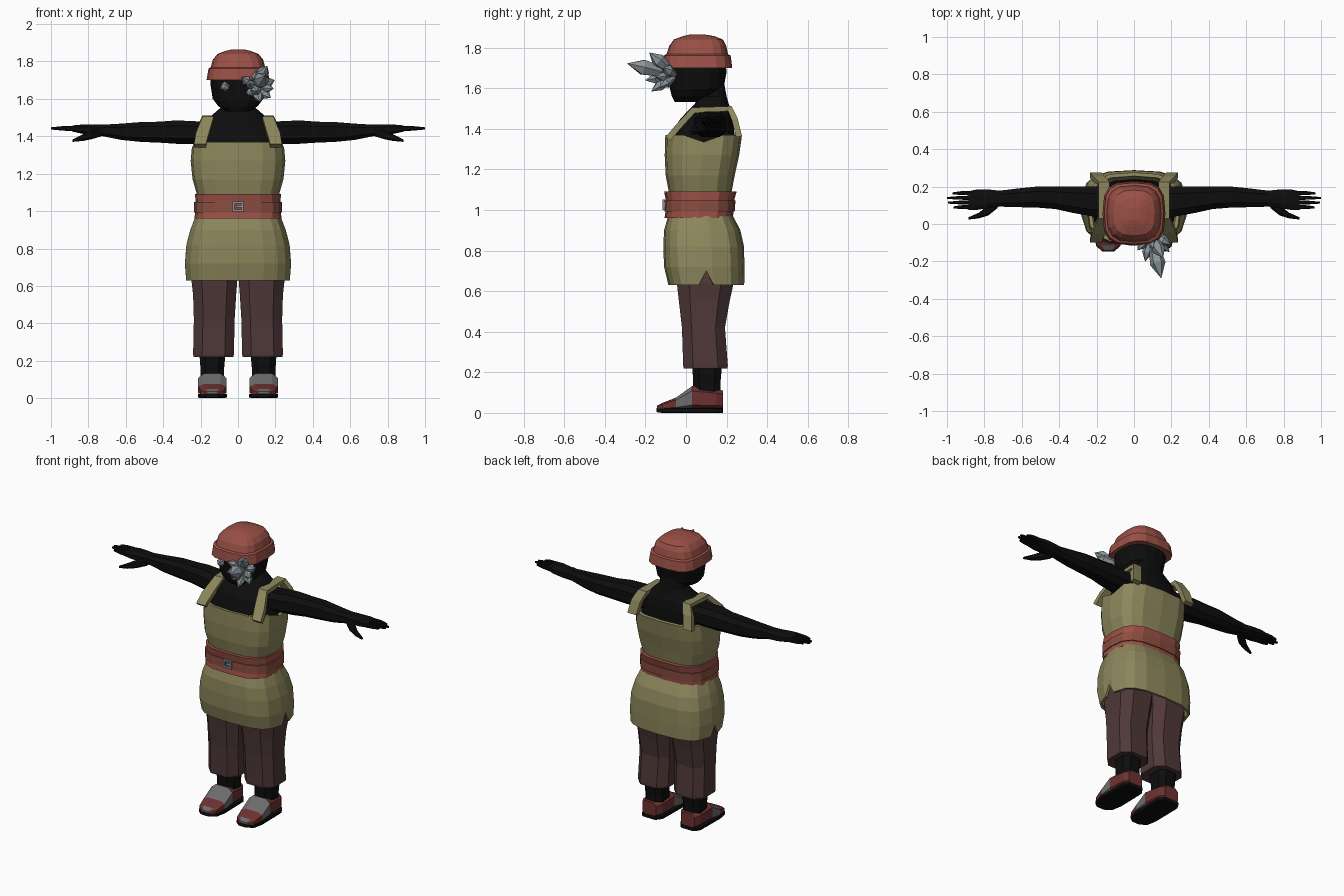
import bpy, bmesh, math
from mathutils import Vector

if "Cube" in bpy.data.objects:
    bpy.data.objects.remove(bpy.data.objects["Cube"])


def material(name, r, g, b):
    m = bpy.data.materials.new(name)
    lin = lambda c: ((c / 255 + 0.055) / 1.055) ** 2.4 if c > 10 else c / 255 / 12.92
    m.diffuse_color = (lin(r), lin(g), lin(b), 1)
    m.use_nodes = True
    m.node_tree.nodes["Principled BSDF"].inputs["Base Color"].default_value = m.diffuse_color
    return m


SKIN = material("black_skin", 13, 13, 13)
OLIVE = material("olive_cloth", 141, 135, 92)
RED = material("red_cloth", 154, 80, 70)
BELT = material("belt_leather", 138, 78, 64)
BROWN = material("brown_trousers", 80, 56, 56)
SHOE = material("shoe_red", 108, 50, 48)
GREY = material("shoe_grey", 108, 108, 108)
CRYSTAL = material("crystal_grey", 138, 149, 154)

OCT = (22.5, 67.5)            # eight sided section
ROUND = (0, 22.5, 45, 67.5, 90)
SLIT = (0, 5, 32, 50, 70, 90)  # narrow pair of edges beside the hem slit


def section(quarter, p):
    """Rounded-box outline filling -1..1 on both axes."""
    angles = sorted({round(a % 360, 3) for q in quarter for a in (q, 180 - q, 180 + q, 360 - q)})
    f = lambda v: math.copysign(abs(v) ** (2 / p), v) if abs(v) > 1e-6 else 0
    pts = [(f(math.cos(math.radians(a))), f(math.sin(math.radians(a)))) for a in angles]
    mu, mv = max(u for u, v in pts), max(v for u, v in pts)
    return [(u / mu, v / mv) for u, v in pts]


def finish(name, bm, mats):
    bmesh.ops.recalc_face_normals(bm, faces=bm.faces)
    me = bpy.data.meshes.new(name)
    bm.to_mesh(me)
    bm.free()
    ob = bpy.data.objects.new(name, me)
    bpy.context.collection.objects.link(ob)
    for m in mats:
        me.materials.append(m)
    return ob


def loft(name, rings, mats, axis="z", quarter=OCT, p=2.8, side=1, caps=True, rule=None, tweak=None):
    """Rings are (position, a0, a1, b0, b1): the box of each section along the axis."""
    bm = bmesh.new()
    loops = []
    for t, a0, a1, b0, b1 in rings:
        row = []
        for u, v in section(quarter, p):
            a, b = (a0 + a1) / 2 + u * (a1 - a0) / 2, (b0 + b1) / 2 + v * (b1 - b0) / 2
            co = {"z": (a, b, t), "x": (t, a, b), "y": (a, t, b)}[axis]
            row.append(bm.verts.new((co[0] * side, co[1], co[2])))
        loops.append(row)
    n = len(loops[0])
    for lo, hi in zip(loops, loops[1:]):
        for i in range(n):
            bm.faces.new((lo[i], lo[(i + 1) % n], hi[(i + 1) % n], hi[i]))
    if caps:
        bm.faces.new(loops[0])
        bm.faces.new(loops[-1])
    if tweak:
        tweak(loops)
    if rule:
        for f in bm.faces:
            f.material_index = rule(f.calc_center_median())
    return finish(name, bm, mats)


def upright(name, rings, mat, **kw):
    """Centred loft from (z, half width, front y, back y)."""
    return loft(name, [(z, -w, w, f, b) for z, w, f, b in rings], [mat], **kw)


def thicken(ob, t):
    m = ob.modifiers.new("thickness", "SOLIDIFY")
    m.thickness, m.offset = t, -1


# Head, neck and upper body
upright("head", [(1.532, .06, -.055, .06), (1.56, .105, -.07, .13), (1.60, .135, -.08, .185),
                 (1.68, .148, -.085, .2), (1.78, .14, -.08, .19)], SKIN, quarter=ROUND, p=2.4)
upright("torso", [(1.05, .19, -.05, .2), (1.34, .225, -.07, .24), (1.44, .195, -.035, .235),
                  (1.49, .165, .01, .225), (1.525, .125, .045, .21), (1.56, .085, .06, .2),
                  (1.64, .08, .06, .185)], SKIN, quarter=ROUND, p=2.6)

# Cap: turned-up band and crown
upright("cap_band", [(1.70, .168, -.115, .228), (1.762, .158, -.108, .22), (1.768, .147, -.098, .207)],
        RED, quarter=ROUND, p=3.2)
upright("cap_crown", [(1.755, .150, -.1, .21), (1.81, .134, -.082, .198), (1.84, .11, -.06, .182),
                      (1.857, .065, -.015, .14), (1.865, .03, .02, .09)], RED, quarter=ROUND, p=3)


# Tunic, with dropped armholes at the top and slits in the hem
def armholes(loops):
    for v in loops[-1]:
        if abs(v.co.x) > .235:
            v.co.z = 1.335


def slits(loops):
    for v in loops[0]:
        if abs(v.co.x) > .2 and abs(v.co.y - .1) < .005:
            v.co.z = .70


top = upright("tunic_top", [(1.02, .215, -.085, .22), (1.09, .22, -.085, .225), (1.17, .243, -.1, .24),
                            (1.27, .253, -.105, .262), (1.37, .247, -.102, .276)], OLIVE,
              quarter=ROUND, p=3, caps=False, tweak=armholes)
thicken(top, .02)
skirt = upright("tunic_skirt", [(.63, .278, -.087, .287), (.72, .284, -.108, .288), (.82, .276, -.112, .286),
                                (.90, .255, -.108, .268), (.97, .228, -.088, .232)], OLIVE,
                quarter=SLIT, p=3, caps=False, tweak=slits)
thicken(skirt, .015)

# Shoulder straps: path points are (y, z, inner x, outer x)
for s, label in ((-1, "left"), (1, "right")):
    bm = bmesh.new()
    path = [(-.10, 1.36, .172, .235), (-.05, 1.42, .155, .225), (.03, 1.505, .13, .19),
            (.225, 1.512, .13, .19), (.255, 1.45, .155, .22), (.276, 1.365, .172, .235)]
    rows = [[bm.verts.new((x * s, y, z)) for x in (a, b)] for y, z, a, b in path]
    for r, q in zip(rows, rows[1:]):
        f = bm.faces.new((r[0], r[1], q[1], q[0]))
    strap = finish(label + "_strap", bm, [OLIVE])
    if strap.data.polygons[2].normal.z < 0:
        strap.data.flip_normals()
    thicken(strap, .03)

# Sash with a leather belt and open buckle
upright("sash", [(.96, .232, -.106, .232), (1.0, .230, -.1, .234), (1.05, .228, -.1, .238),
                 (1.092, .229, -.108, .25)], RED, quarter=ROUND, p=3)
upright("belt", [(.992, .236, -.106, .24), (1.048, .236, -.107, .244)], BELT, quarter=ROUND, p=3)
bm = bmesh.new()
for cx, cz, sx, sz in ((-.024, 1.025, .01, .05), (.024, 1.025, .01, .05), (0, 1.046, .058, .01),
                       (0, 1.004, .058, .01), (.008, 1.025, .03, .014)):
    r = bmesh.ops.create_cube(bm, size=1)
    for v in r["verts"]:
        v.co = Vector((cx + v.co.x * sx, -.109 + v.co.y * .012, cz + v.co.z * sz))
finish("buckle", bm, [CRYSTAL])


# Shoe colours: grey instep and toe tip, red elsewhere
def shoe_rule(c):
    return 1 if -.05 < c.y < .03 or (c.y < -.10 and .11 < abs(c.x) < .17) else 0


for s, label in ((-1, "left"), (1, "right")):
    # Arm and palm
    loft(label + "_arm", [(.12, .04, .2, 1.37, 1.475), (.22, .04, .2, 1.36, 1.48), (.33, .06, .2, 1.36, 1.485),
                          (.42, .08, .2, 1.366, 1.478), (.52, .088, .2, 1.37, 1.476), (.62, .09, .19, 1.38, 1.468),
                          (.72, .093, .178, 1.40, 1.462), (.78, .085, .185, 1.405, 1.462),
                          (.84, .075, .185, 1.415, 1.462), (.885, .075, .175, 1.425, 1.458)],
         [SKIN], axis="x", side=s)
    # Fingers
    for i, tip in enumerate((.965, .995, 1.0, .97)):
        y = .078 + i * .025
        loft(f"{label}_finger_{i + 1}", [(.86, y, y + .024, 1.425, 1.455),
                                         (.93, y + .002, y + .022, 1.43, 1.455),
                                         (tip, y + .006, y + .016, 1.436, 1.448)],
             [SKIN], axis="x", side=s)
    # Thumb
    loft(label + "_thumb", [(.73, .085, .12, 1.40, 1.45), (.78, .045, .1, 1.385, 1.435),
                            (.83, .03, .06, 1.375, 1.41), (.885, .024, .036, 1.37, 1.383)],
         [SKIN], axis="x", side=s)
    # Trouser leg, ankle, shoe
    loft(label + "_trouser_leg", [(.22, .025, .238, -.012, .205), (.235, .022, .24, -.014, .206),
                                  (.42, .018, .236, -.02, .192), (.55, .01, .24, -.035, .215),
                                  (.64, .003, .25, -.045, .235), (.85, 0, .22, -.06, .23)],
         [BROWN], side=s, p=3)
    loft(label + "_ankle", [(.08, .075, .2, .035, .17), (.15, .075, .2, .035, .17), (.26, .065, .208, .03, .18)],
         [SKIN], side=s)
    loft(label + "_shoe", [(.182, .09, .19, .015, .11), (.15, .068, .208, .015, .118), (.03, .062, .213, .015, .132),
                           (-.05, .062, .213, .015, .075), (-.115, .075, .2, .015, .05),
                           (-.143, .105, .17, .015, .035)],
         [SHOE, GREY], axis="y", side=s, p=3.4, rule=shoe_rule)
    loft(label + "_sole", [(.183, .088, .192, 0, .024), (.15, .064, .212, 0, .024), (-.05, .06, .215, 0, .024),
                           (-.118, .073, .202, 0, .024), (-.146, .105, .17, .004, .024)],
         [SKIN], axis="y", side=s, p=6)

# Crystal cluster over one eye: tip position and radius
bm = bmesh.new()
root = Vector((.09, -.05, 1.665))
for x, y, z, r in ((.145, -.288, 1.722, .042), (.155, -.18, 1.775, .035), (.195, -.11, 1.70, .03),
                   (.175, -.13, 1.605, .028), (.12, -.17, 1.585, .027), (.055, -.15, 1.62, .024),
                   (.02, -.14, 1.715, .027), (.10, -.20, 1.64, .03), (.06, -.2, 1.68, .027),
                   (.19, -.15, 1.655, .024), (.10, -.13, 1.75, .026)):
    tip = Vector((x, y, z))
    d = tip - root
    turn = d.to_track_quat("Z", "Y")
    rows = []
    for t, k in ((.15, .55), (.68, 1), (1, .04)):
        rows.append([bm.verts.new(root + d * t + turn @ Vector((r * k * math.cos(a), r * k * math.sin(a), 0)))
                     for a in (math.tau * i / 6 for i in range(6))])
    for lo, hi in zip(rows, rows[1:]):
        for i in range(6):
            bm.faces.new((lo[i], lo[(i + 1) % 6], hi[(i + 1) % 6], hi[i]))
    bm.faces.new(rows[0])
    bm.faces.new(rows[-1])
finish("face_crystals", bm, [CRYSTAL])

# Pale eye on the other side
bm = bmesh.new()
bmesh.ops.create_icosphere(bm, subdivisions=1, radius=.028)
for v in bm.verts:
    v.co += Vector((-.07, -.075, 1.665))
finish("eye", bm, [CRYSTAL])
